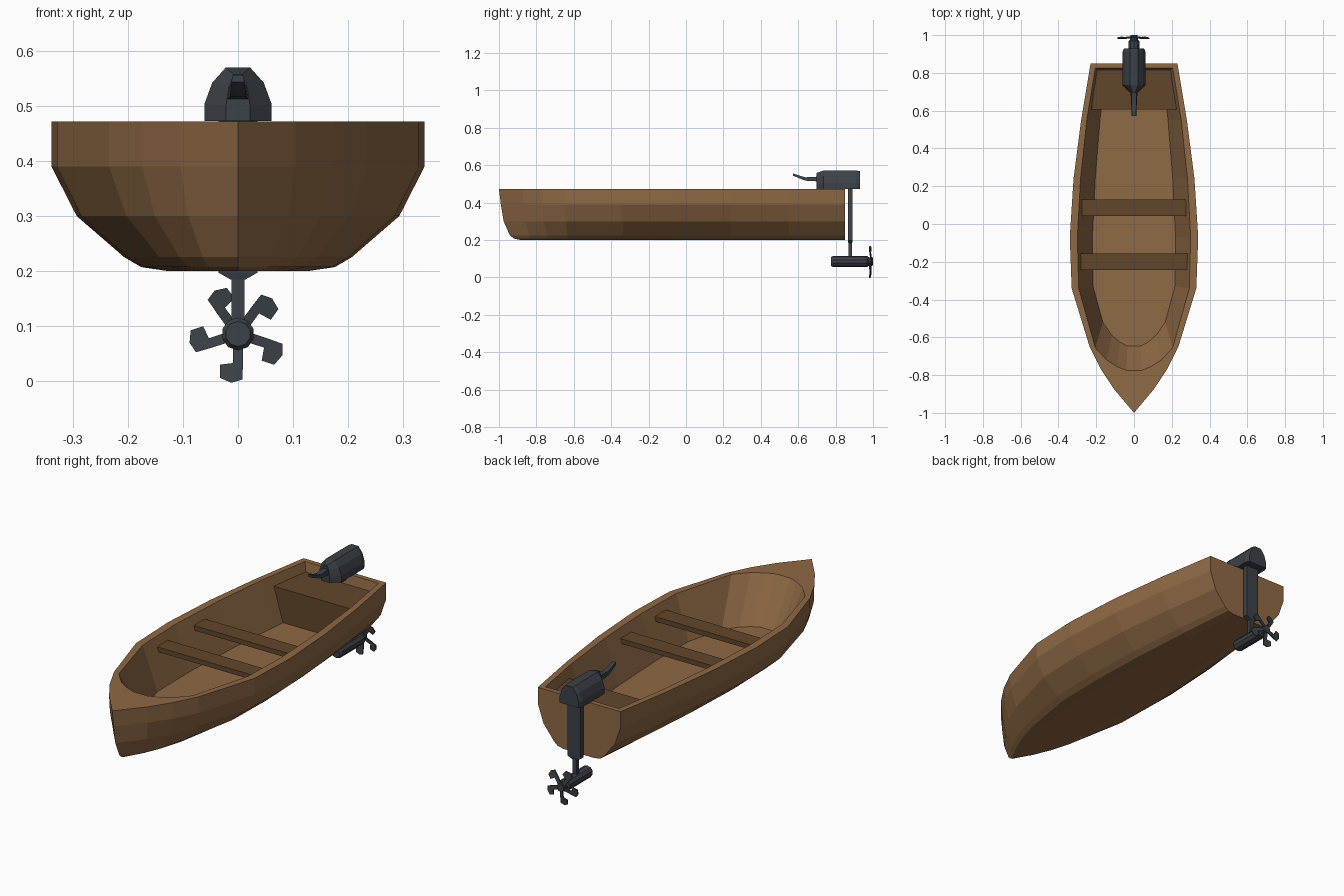
import bpy, bmesh, math

if "Cube" in bpy.data.objects:
    bpy.data.objects.remove(bpy.data.objects["Cube"])


def material(name, rgb):
    m = bpy.data.materials.new(name)
    m.diffuse_color = (*rgb, 1)
    m.use_nodes = True
    m.node_tree.nodes["Principled BSDF"].inputs["Base Color"].default_value = m.diffuse_color
    return m


wood = material("light brown wood", (0.275, 0.142, 0.06))
dark_wood = material("dark brown wood", (0.123, 0.061, 0.024))
metal = material("dark slate metal", (0.045, 0.054, 0.064))


def loft(name, loops, mat):
    """Skin closed loops of equal length and cap both ends."""
    bm = bmesh.new()
    rows = [[bm.verts.new(p) for p in loop] for loop in loops]
    n = len(rows[0])
    for a, b in zip(rows, rows[1:]):
        for i in range(n):
            j = (i + 1) % n
            bm.faces.new((a[i], a[j], b[j], b[i]))
    bm.faces.new(rows[0])
    bm.faces.new(rows[-1])
    bmesh.ops.remove_doubles(bm, verts=bm.verts, dist=1e-5)
    bmesh.ops.recalc_face_normals(bm, faces=bm.faces)
    me = bpy.data.meshes.new(name)
    bm.to_mesh(me)
    bm.free()
    me.materials.append(mat)
    ob = bpy.data.objects.new(name, me)
    bpy.context.collection.objects.link(ob)
    return ob


def rect(hx, y0, y1, z, hx1=None):
    hx1 = hx if hx1 is None else hx1
    return [(-hx, y0, z), (hx, y0, z), (hx1, y1, z), (-hx1, y1, z)]


def outline(half, z):
    """Mirror (y, half width) stations, stern to bow and back."""
    return ([(x, y, z) for y, x in half] +
            [(-x, y, z) for y, x in reversed(half)])


# Hull: outer rings from bottom to gunwale, then down inside to the floor
deck = [(0.85, 0.23), (0.55, 0.28), (0.24, 0.32), (-0.07, 0.34), (-0.34, 0.33),
        (-0.65, 0.235), (-0.77, 0.175), (-0.875, 0.105), (-1.0, 0.0)]
rings = [(0.38, 0.20, 0.115), (0.52, 0.207, 0.082), (0.61, 0.225, 0.058),
         (0.865, 0.30, 0.025), (1, 0.39, 0.01), (1, 0.472, 0)]
loops = [outline([(y + rake * ((0.85 - y) / 1.85) ** 6, x * s)
                  for y, x in deck], z) for s, z, rake in rings]
opening = [(0.825, 0.205), (0.55, 0.25), (0.24, 0.283), (-0.07, 0.30),
           (-0.34, 0.293), (-0.655, 0.205), (-0.72, 0.145), (-0.755, 0.09),
           (-0.775, 0.04)]
floor = [(0.79, 0.155), (0.55, 0.18), (0.24, 0.205), (-0.07, 0.22),
         (-0.33, 0.217), (-0.52, 0.165), (-0.59, 0.117), (-0.625, 0.075),
         (-0.645, 0.035)]
loops += [outline(opening, 0.472), outline(floor, 0.255)]
loft("hull", loops, wood)

# Seats
for name, y, hx in (("front_seat", -0.243, 0.282), ("middle_seat", 0.042, 0.275)):
    loft(name, [rect(hx - 0.006, y, y + 0.088, 0.406),
                rect(hx, y, y + 0.088, 0.43)], dark_wood)
loft("stern_seat", [rect(0.175, 0.607, 0.795, 0.255, 0.155),
                    rect(0.225, 0.607, 0.815, 0.425, 0.2)], dark_wood)

# Motor cover with a tapered nose and rounded back
cover = [(0.061, 0.473), (0.061, 0.505), (0.047, 0.543), (0.022, 0.571)]
cover += [(-x, z) for x, z in reversed(cover)]
loft("motor_cover", [[(x * s, y, 0.473 + (z - 0.473) * t) for x, z in cover]
                     for y, s, t in ((0.697, 0.36, 0.87), (0.735, 1, 1),
                                     (0.91, 1, 1), (0.93, 0.87, 0.98))], metal)

# Clamp bracket on the inside of the transom
loft("clamp_bracket", [rect(0.026, 0.785, 0.83, 0.442),
                       rect(0.026, 0.775, 0.83, 0.48)], metal)

# Tiller handle, bent upward at the grip
tiller = [(0.71, 0.526, 0.019, 0.013), (0.64, 0.526, 0.015, 0.009),
          (0.62, 0.532, 0.014, 0.008), (0.572, 0.55, 0.012, 0.006)]
loft("tiller_handle", [[(-w, y, z - h), (w, y, z - h), (w * 0.8, y, z + h),
                        (-w * 0.8, y, z + h)] for y, z, w, h in tiller], metal)

# Leg, lower shaft and gear case
loft("motor_leg", [rect(0.013, 0.868, 0.888, 0.184), rect(0.036, 0.865, 0.891, 0.197),
                   rect(0.036, 0.865, 0.891, 0.48)], metal)
loft("lower_shaft", [rect(0.012, 0.869, 0.887, 0.09),
                     rect(0.012, 0.869, 0.887, 0.19)], metal)
HUB = 0.085


def circle(r, y, n=10):
    return [(r * math.cos(math.tau * (i + 0.5) / n), y,
             HUB + r * math.sin(math.tau * (i + 0.5) / n)) for i in range(n)]


loft("gear_case", [circle(0.023, 0.775), circle(0.03, 0.785), circle(0.03, 0.968),
                   circle(0.023, 0.975), circle(0.02, 1.0)], metal)

# Five hooked propeller blades, swept forward at the tips: (radius, sideways)
blade = [(0.012, -0.009), (0.055, -0.009), (0.083, -0.008), (0.089, 0.012),
         (0.08, 0.033), (0.056, 0.033), (0.053, 0.009), (0.012, 0.009)]
for k in range(5):
    a = math.radians(-90 + 72 * k)
    c, s = math.cos(a), math.sin(a)
    sides = []
    for off in (-0.003, 0.003):
        sides.append([(r * c + t * s, 0.992 + off - 0.12 * r + t * 0.12,
                       HUB + r * s - t * c) for r, t in blade])
    loft(f"propeller_blade_{k + 1}", sides, metal)
